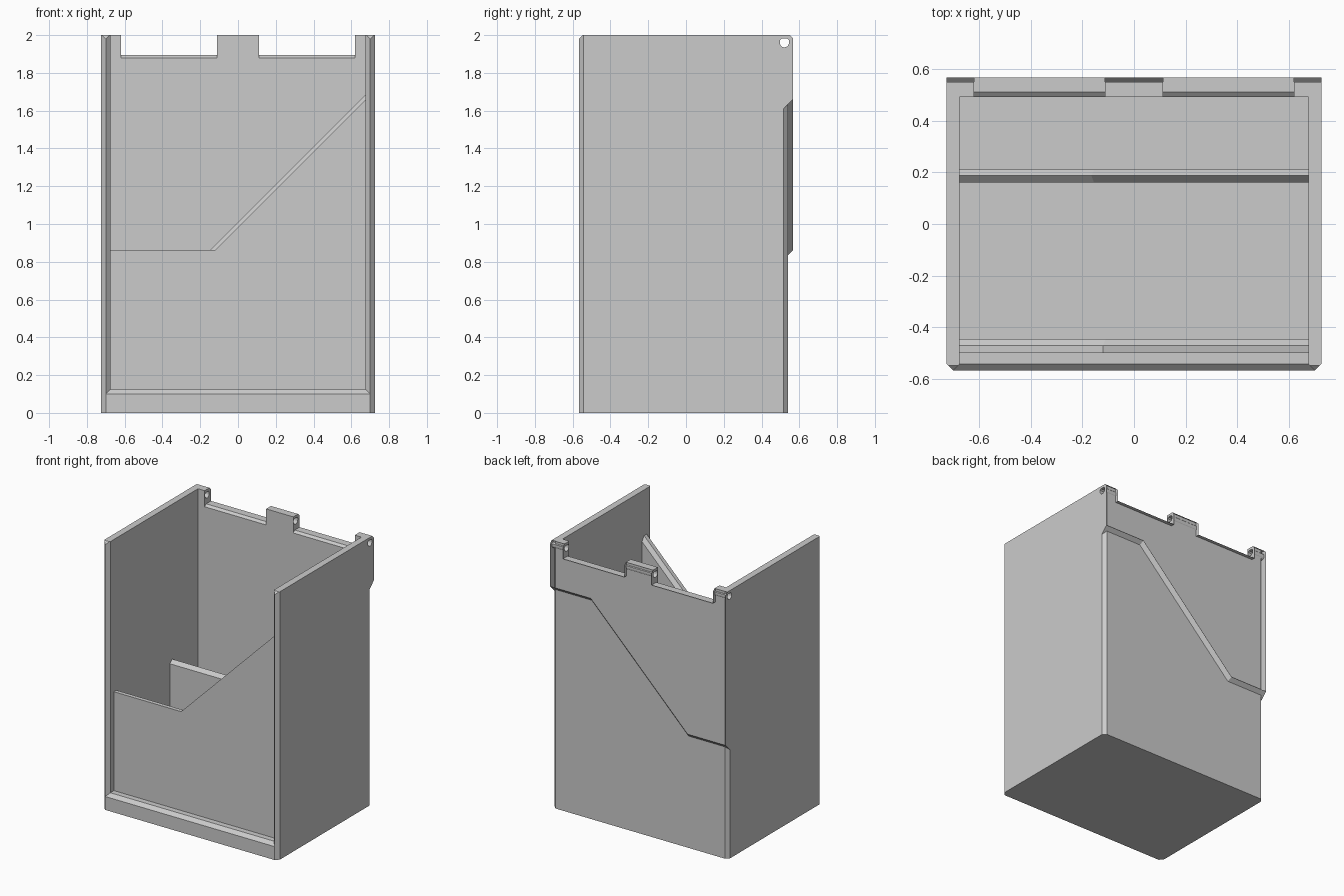
import bpy, bmesh, math
from mathutils import Vector

cube = bpy.data.objects.get("Cube")
if cube:
    bpy.data.objects.remove(cube, do_unlink=True)

grey = bpy.data.materials.new("plain grey")
grey.use_nodes = True
tone = (0.6, 0.6, 0.6, 1)
grey.diffuse_color = tone
grey.node_tree.nodes["Principled BSDF"].inputs["Base Color"].default_value = tone

W, IN = 0.725, 0.675          # outer and inner half width
FRONT, BACK = -0.567, 0.567
C = 0.025                     # chamfer size
MITRE = math.tan(math.pi / 8)  # shift of a 45 degree bend when offset


def loft(name, rings, cuts=()):
    """Solid through matching rings of points; cuts are (point, normal) planes."""
    bm = bmesh.new()
    loops = [[bm.verts.new(p) for p in ring] for ring in rings]
    n = len(loops[0])
    for a, b in zip(loops, loops[1:]):
        for i in range(n):
            j = (i + 1) % n
            bm.faces.new((a[i], a[j], b[j], b[i]))
    bm.faces.new(loops[0])
    bm.faces.new(loops[-1])
    for point, normal in cuts:
        geom = bm.verts[:] + bm.edges[:] + bm.faces[:]
        cut = bmesh.ops.bisect_plane(bm, geom=geom, plane_co=Vector(point),
                                     plane_no=Vector(normal), clear_outer=True)
        edges = [e for e in cut["geom_cut"] if isinstance(e, bmesh.types.BMEdge)]
        bmesh.ops.holes_fill(bm, edges=edges, sides=0)
    bmesh.ops.recalc_face_normals(bm, faces=bm.faces)
    mesh = bpy.data.meshes.new(name)
    bm.to_mesh(mesh)
    bm.free()
    mesh.materials.append(grey)
    obj = bpy.data.objects.new(name, mesh)
    bpy.context.collection.objects.link(obj)
    return obj


def along_x(name, profile, half):
    return loft(name, [[(x, y, z) for y, z in profile] for x in (-half, half)])


def ramp_panel(name, bend, low, sections):
    """Panel whose top edge is level, then climbs at 45 degrees to the left wall."""
    rings = []
    for y, d in sections:
        end = low + IN - bend + d * math.sqrt(2)
        edge = [(-IN, 0.03), (-IN, low + d), (bend - MITRE * d, low + d),
                (IN, end), (IN, 0.03)]
        rings.append([(x, y, z) for x, z in edge])
    return loft(name, rings)


def hinge_edge(half, notch):
    """Top edge with two notches, from left to right."""
    return [(half, 2), (0.62, 2), (0.62, notch), (0.112, notch), (0.112, 2),
            (-0.112, 2), (-0.112, notch), (-0.62, notch), (-0.62, 2), (-half, 2)]


# side walls with a pointed front edge and chamfered rear corner
parts = []
for side, label in ((1, "left_wall"), (-1, "right_wall")):
    plan = [(W, FRONT + C), (W - C, FRONT), (IN, FRONT + C),
            (IN, 0.54), (W - C, 0.54), (W, 0.515)]
    rings = [[(side * x, y, z) for x, y in plan] for z in (0, 2)]
    parts.append(loft(label, rings, [((0, FRONT + 0.02, 2), (0, -1, 1))]))

# floor and front lip
along_x("floor", [(-0.5, 0), (0.5, 0), (0.5, 0.05), (-0.5, 0.05)], IN)
along_x("front_lip", [(FRONT, 0), (FRONT, 0.1), (FRONT + C, 0.125),
                      (-0.49, 0.125), (-0.49, 0)], W - C)

# recessed front panel and inner divider
ramp_panel("front_panel", -0.12, 0.863, [(-0.5, 0), (-0.47, 0), (-0.445, -C)])
ramp_panel("divider", -0.165, 0.845, [(0.16, -C), (0.187, 0), (0.21, -C)])

# back wall with a sloped inner edge on the notches
rings = []
for y, notch in ((0.492, 1.88), (0.51, 1.895), (0.54, 1.895)):
    edge = hinge_edge(IN, notch) + [(-IN, 0), (IN, 0)]
    rings.append([(x, y, z) for x, z in edge])
parts.append(loft("back_wall", rings))

# raised upper back with an undercut stepped lower edge
rings = []
for y in (0.515, BACK):
    d = y - 0.54
    shift = MITRE * d
    lower = [(-W, 0.835 + d), (-0.4 - shift, 0.835 + d),
             (0.4 - shift, 1.635 + d), (W, 1.635 + d)]
    rings.append([(x, y, z) for x, z in hinge_edge(W, 1.895) + lower])
parts.append(loft("upper_back", rings, [((0, BACK - 0.018, 2), (0, 1, 1))]))

# hinge pin hole through every tab
hole = [(0.521 + 0.024 * math.cos(a), 1.958 + 0.023 * math.sin(a))
        for a in (math.pi + i * math.pi / 8 for i in range(9))]
hole += [(0.545, 1.972), (0.536, 1.981), (0.506, 1.981), (0.497, 1.972)]
pin = along_x("pin_cutter", hole, 1)
pin.hide_render = True
pin.hide_viewport = True
pin.display_type = "WIRE"
for obj in parts:
    mod = obj.modifiers.new("pin_hole", "BOOLEAN")
    mod.operation = "DIFFERENCE"
    mod.solver = "EXACT"
    mod.object = pin
